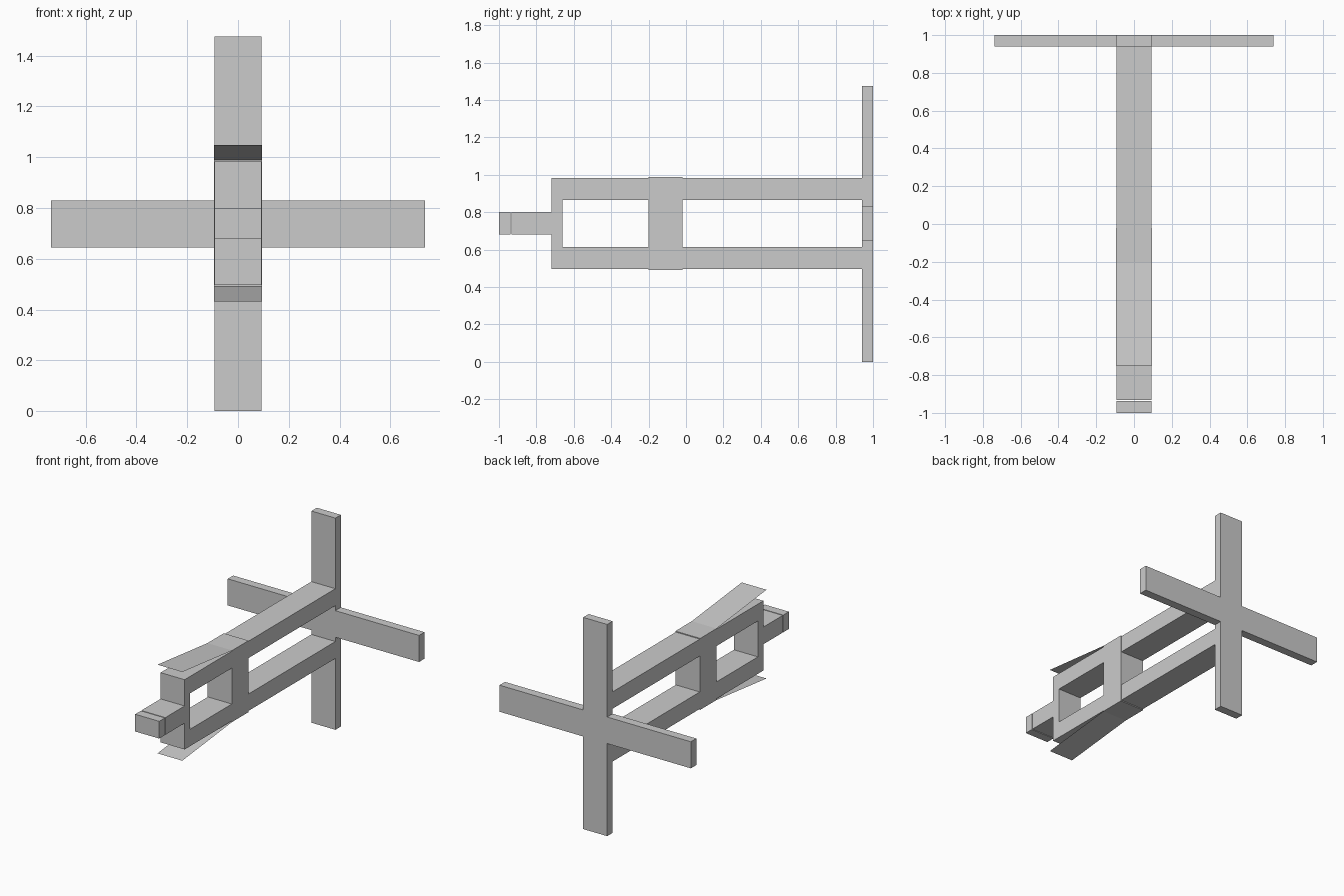
import bpy, bmesh
from mathutils import Vector

if "Cube" in bpy.data.objects:
    bpy.data.objects.remove(bpy.data.objects["Cube"])


def extrude_profile(name, points, direction):
    """Closed flat outline pushed along a direction into a solid."""
    bm = bmesh.new()
    face = bm.faces.new([bm.verts.new(p) for p in points])
    out = bmesh.ops.extrude_face_region(bm, geom=[face])
    moved = [v for v in out["geom"] if isinstance(v, bmesh.types.BMVert)]
    bmesh.ops.translate(bm, verts=moved, vec=Vector(direction))
    bmesh.ops.recalc_face_normals(bm, faces=bm.faces)
    return finish(name, bm)


def finish(name, bm):
    mesh = bpy.data.meshes.new(name)
    bm.to_mesh(mesh)
    bm.free()
    obj = bpy.data.objects.new(name, mesh)
    bpy.context.collection.objects.link(obj)
    return obj


def side_solid(name, yz, half_width):
    """Side-view outline given the full body width."""
    return extrude_profile(name, [(-half_width, y, z) for y, z in yz],
                           (2 * half_width, 0, 0))


def rect(a0, a1, b0, b1):
    return [(a0, b0), (a1, b0), (a1, b1), (a0, b1)]


W = 0.0925        # half width of the beams
WC = 0.0955       # half width of the collar and flaps
MID = 0.74        # height of the long axis

# Long U-shaped frame: two rails joined by the front post
side_solid("frame", [(0.94, 0.497), (-0.72, 0.497), (-0.72, 0.983), (0.94, 0.983),
                     (0.94, 0.865), (-0.66, 0.865), (-0.66, 0.615), (0.94, 0.615)], W)

# Solid collar around the rails
side_solid("collar", rect(-0.20, -0.02, 0.491, 0.989), WC)

# Nose block and its separate tip
side_solid("nose", rect(-0.932, -0.72, 0.68, 0.80), W)
side_solid("nose_tip", rect(-1.0, -0.938, 0.68, 0.80), W)

# Rear cross of four equal wings
L = 0.7375
cross = [(-W, -L), (W, -L), (W, -W), (L, -W), (L, W), (W, W),
         (W, L), (-W, L), (-W, W), (-L, W), (-L, -W), (-W, -W)]
extrude_profile("rear_cross", [(x, 0.94, L + z) for x, z in cross], (0, 0.06, 0))

# Thin flaps flaring forward from the collar, above and below
for name, s in (("upper_flap", 1), ("lower_flap", -1)):
    bm = bmesh.new()
    pts = [(-WC, -0.75, MID + s * 0.309), (WC, -0.75, MID + s * 0.309),
           (WC, -0.20, MID + s * 0.249), (-WC, -0.20, MID + s * 0.249)]
    bm.faces.new([bm.verts.new(p) for p in (pts if s > 0 else pts[::-1])])
    finish(name, bm)
